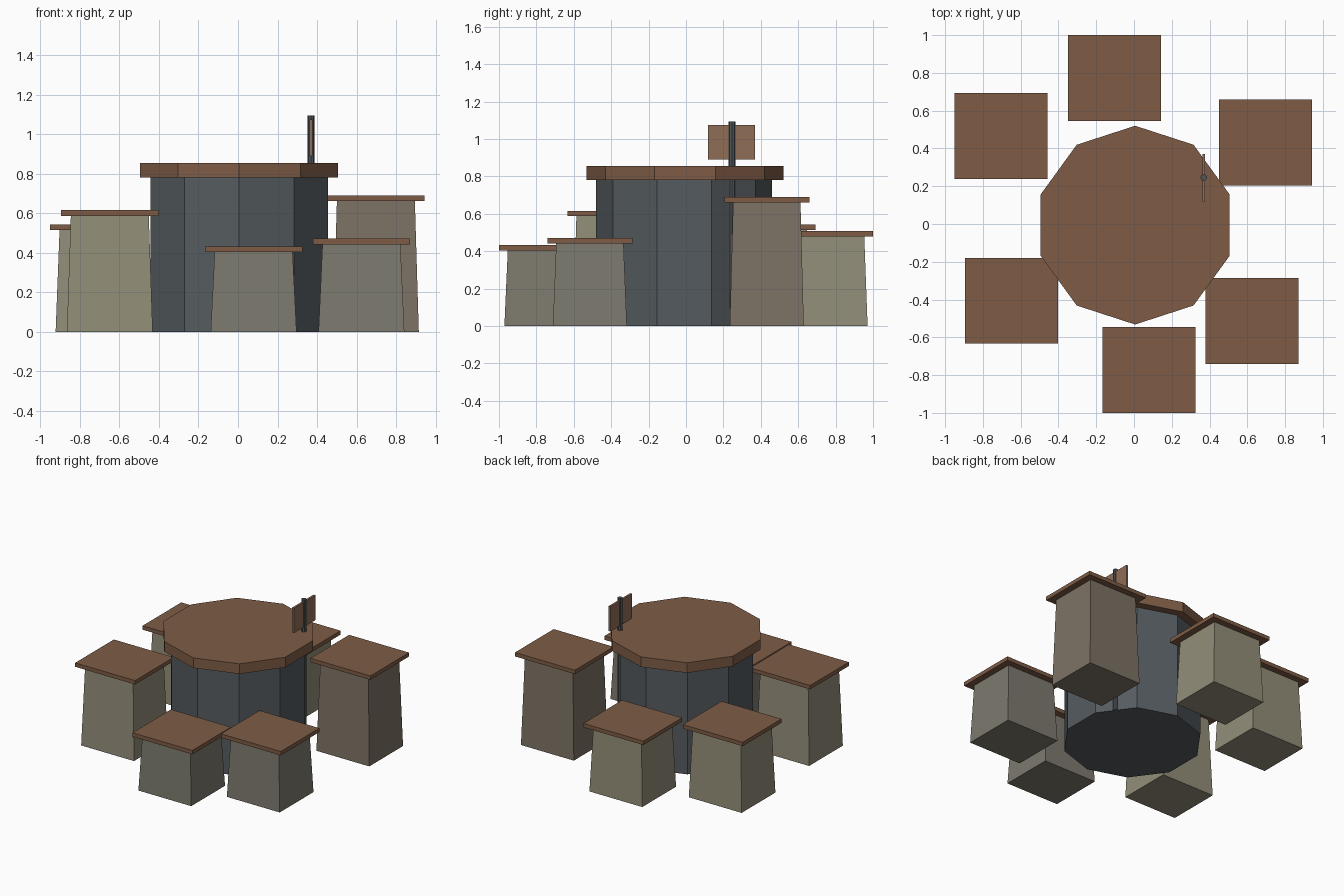
import bpy
import math

if "Cube" in bpy.data.objects:
    bpy.data.objects.remove(bpy.data.objects["Cube"])


def material(name, rgb):
    m = bpy.data.materials.new(name)
    m.diffuse_color = (*rgb, 1.0)
    m.use_nodes = True
    m.node_tree.nodes["Principled BSDF"].inputs["Base Color"].default_value = m.diffuse_color
    return m


WOOD = material("wood", (0.21, 0.107, 0.06))
SIGN_WOOD = material("sign_wood", (0.28, 0.155, 0.095))
SLATE = material("slate", (0.09, 0.105, 0.115))
IRON = material("iron", (0.075, 0.09, 0.1))
STONE_LIGHT = material("stone_light", (0.29, 0.27, 0.19))
STONE_GREY = material("stone_grey", (0.205, 0.195, 0.155))
STONE_WARM = material("stone_warm", (0.205, 0.17, 0.13))


def loft(name, bottom, top, z0, z1, mat):
    """Closed solid between two matching outlines."""
    n = len(bottom)
    verts = [(x, y, z0) for x, y in bottom] + [(x, y, z1) for x, y in top]
    faces = [tuple(reversed(range(n))), tuple(range(n, 2 * n))]
    faces += [(i, (i + 1) % n, n + (i + 1) % n, n + i) for i in range(n)]
    mesh = bpy.data.meshes.new(name)
    mesh.from_pydata(verts, [], faces)
    mesh.materials.append(mat)
    ob = bpy.data.objects.new(name, mesh)
    bpy.context.collection.objects.link(ob)
    return ob


def polygon(cx, cy, r, n):
    """Regular outline with a corner on the y axis."""
    angles = [math.pi / 2 + 2 * math.pi * i / n for i in range(n)]
    return [(cx + r * math.cos(a), cy + r * math.sin(a)) for a in angles]


def rect(cx, cy, hx, hy):
    return [(cx - hx, cy - hy), (cx + hx, cy - hy),
            (cx + hx, cy + hy), (cx - hx, cy + hy)]


# Ten-sided table
base = polygon(0.006, -0.01, 0.471, 10)
loft("table_base", base, base, 0, 0.782, SLATE)
slab = polygon(0.006, -0.006, 0.526, 10)
loft("table_top", slab, slab, 0.78, 0.855, WOOD)

# Post set into the table side, carrying a small board
post = polygon(0.369, 0.246, 0.018, 8)
loft("post", post, post, 0, 1.093, IRON)
board = rect(0.369, 0.244, 0.0075, 0.126)
loft("board", board, board, 0.89, 1.075, SIGN_WOOD)

# Six stools of different heights: centre x, centre y, height, stone
stools = [
    (-0.705, 0.466, 0.543, STONE_LIGHT),
    (-0.104, 0.773, 0.508, STONE_LIGHT),
    (0.697, 0.432, 0.690, STONE_WARM),
    (0.624, -0.514, 0.471, STONE_GREY),
    (0.079, -0.773, 0.432, STONE_GREY),
    (-0.648, -0.406, 0.616, STONE_LIGHT),
]
for i, (x, y, h, stone) in enumerate(stools, 1):
    loft(f"stool_base_{i}", rect(x, y, 0.217, 0.198),
         rect(x, y, 0.197, 0.180), 0, h - 0.028, stone)
    seat = rect(x, y, 0.246, 0.227)
    loft(f"stool_seat_{i}", seat, seat, h - 0.029, h, WOOD)
